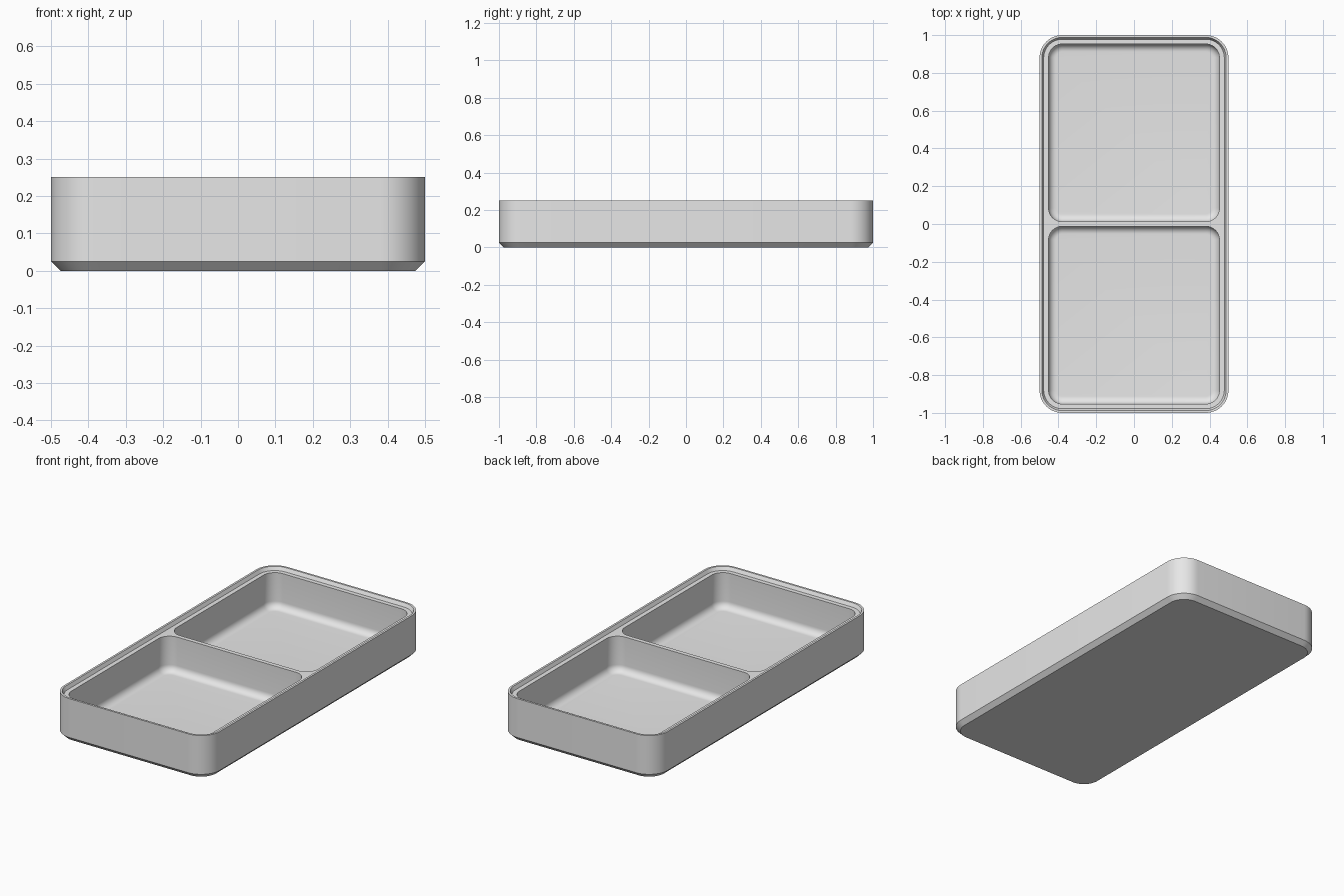
import bpy, bmesh, math

cube = bpy.data.objects.get("Cube")
if cube:
    bpy.data.objects.remove(cube, do_unlink=True)

HEIGHT = 0.25
LEDGE = 0.23
FLOOR = 0.025
FILLET = 0.04
CORNER_STEPS = 12

bm = bmesh.new()


def ring(half_x, half_y, radius, z, inset=0.0, center_y=0.0):
    """Closed rounded rectangle of vertices, shrunk evenly by inset."""
    verts = []
    r = radius - inset
    corners = [(1, 1), (-1, 1), (-1, -1), (1, -1)]
    for i, (sx, sy) in enumerate(corners):
        for k in range(CORNER_STEPS + 1):
            a = math.pi / 2 * (i + k / CORNER_STEPS)
            verts.append(bm.verts.new((
                sx * (half_x - radius) + r * math.cos(a),
                center_y + sy * (half_y - radius) + r * math.sin(a), z)))
    return verts


def loft(rings):
    """Join successive rings with quads."""
    for a, b in zip(rings, rings[1:]):
        n = len(a)
        for i in range(n):
            j = (i + 1) % n
            bm.faces.new((a[i], a[j], b[j], b[i]))


def loop_edges(verts):
    pairs = zip(verts, verts[1:] + verts[:1])
    return [bm.edges.get(p) for p in pairs]


# Outer wall: chamfered foot, straight side, raised lip stepping to the ledge
profile = [(0.025, 0), (0, 0.025), (0, HEIGHT),
           (0.012, HEIGHT), (0.022, LEDGE)]
shell = [ring(0.5, 1.0, 0.12, z, inset) for inset, z in profile]
loft(shell)
bm.faces.new(shell[0])
ledge_edges = loop_edges(shell[-1])

# Two pockets with rounded corners and a filleted floor
for side in (1, -1):
    size = dict(half_x=0.452, half_y=0.47, radius=0.072, center_y=side * 0.4825)
    rings = [ring(z=LEDGE, **size)]
    for k in range(9):
        a = math.pi / 2 * k / 8
        rings.append(ring(z=FLOOR + FILLET * (1 - math.sin(a)),
                          inset=FILLET * (1 - math.cos(a)), **size))
    loft(rings)
    bm.faces.new(rings[-1])
    ledge_edges += loop_edges(rings[0])

# Flat ledge and divider top around the pockets
bmesh.ops.triangle_fill(bm, edges=ledge_edges, use_beauty=True, normal=(0, 0, 1))
bmesh.ops.recalc_face_normals(bm, faces=bm.faces[:])

mesh = bpy.data.meshes.new("tray")
bm.to_mesh(mesh)
bm.free()
tray = bpy.data.objects.new("two_compartment_tray", mesh)
bpy.context.collection.objects.link(tray)

# Single light grey material
grey = bpy.data.materials.new("light grey")
grey.use_nodes = True
color = (0.8, 0.8, 0.8, 1)
grey.diffuse_color = color
grey.node_tree.nodes["Principled BSDF"].inputs["Base Color"].default_value = color
mesh.materials.append(grey)

bpy.ops.object.select_all(action="DESELECT")
tray.select_set(True)
bpy.context.view_layer.objects.active = tray
bpy.ops.object.shade_smooth_by_angle(angle=math.radians(30))
